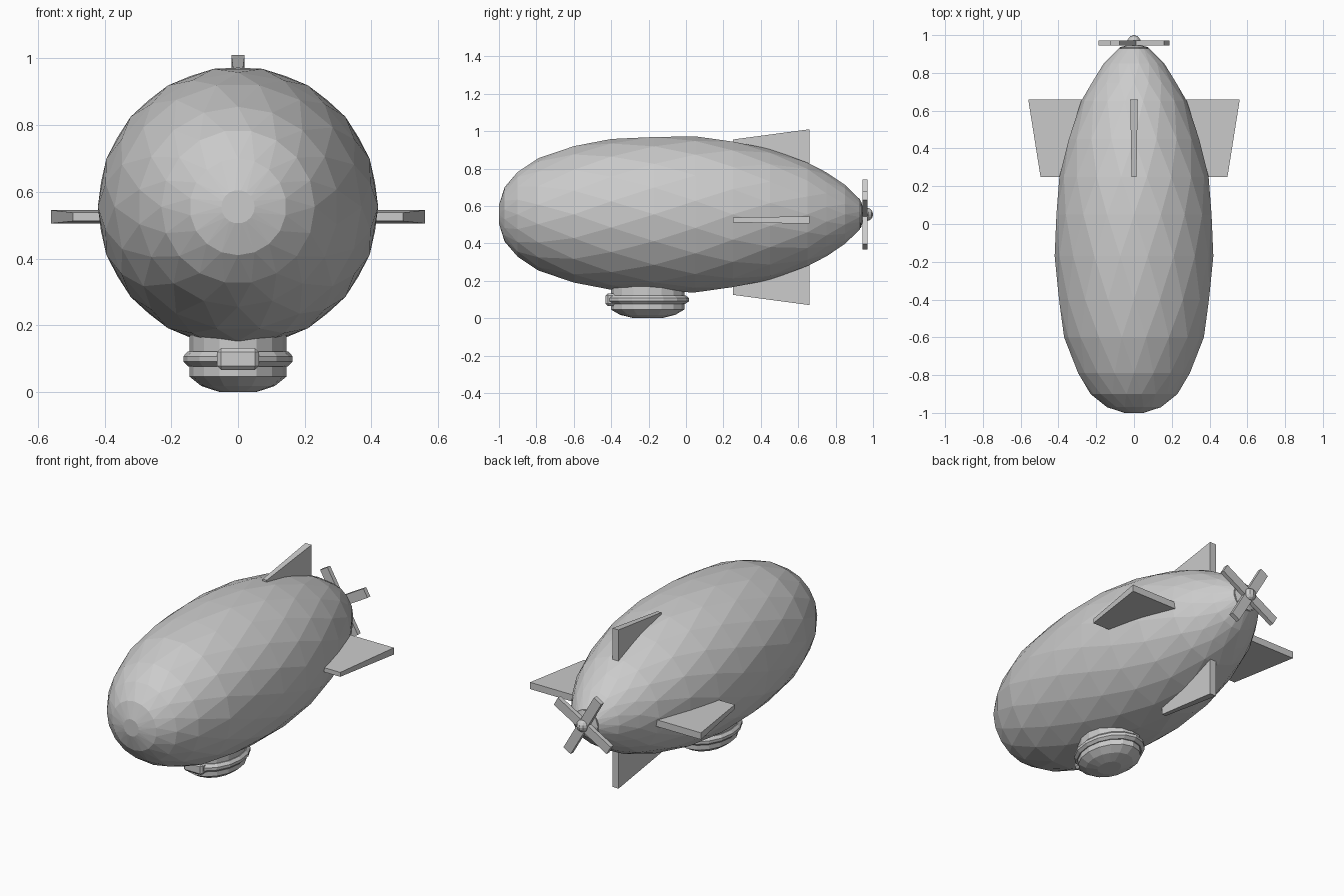
import bpy, bmesh
from math import sin, cos, pi, radians
from mathutils import Matrix, Vector

if "Cube" in bpy.data.objects:
    bpy.data.objects.remove(bpy.data.objects["Cube"])

AXIS_Z = 0.555


def add_object(name, bm):
    bmesh.ops.recalc_face_normals(bm, faces=bm.faces[:])
    mesh = bpy.data.meshes.new(name)
    bm.to_mesh(mesh)
    bm.free()
    obj = bpy.data.objects.new(name, mesh)
    bpy.context.collection.objects.link(obj)
    return obj


def lathe(name, profile, sides, place, stagger=False):
    """Revolve (radius, height) pairs; place(x, y, h) maps them to the model."""
    bm = bmesh.new()
    rings = []
    for i, (r, h) in enumerate(profile):
        shift = 0.5 * (i % 2) if stagger else 0
        angles = [2 * pi * (k + shift) / sides for k in range(sides)]
        rings.append([bm.verts.new(place(r * cos(a), r * sin(a), h)) for a in angles])
    for i, (a, b) in enumerate(zip(rings, rings[1:])):
        for k in range(sides):
            n = (k + 1) % sides
            if not stagger:
                bm.faces.new((a[k], a[n], b[n], b[k]))
            elif i % 2 == 0:
                bm.faces.new((a[k], a[n], b[k]))
                bm.faces.new((a[n], b[n], b[k]))
            else:
                bm.faces.new((a[k], b[n], b[k]))
                bm.faces.new((a[k], a[n], b[n]))
    bm.faces.new(rings[0])
    bm.faces.new(rings[-1])
    return add_object(name, bm)


def along_y(x, z, h):
    return (x, h, AXIS_Z + z)


def gondola_space(x, y, h):
    return (x, -0.205 + y * 1.35, h)


# Faceted gas envelope
lathe("envelope",
      [(0.05, -1.0), (0.145, -0.97), (0.23, -0.9), (0.30, -0.79), (0.37, -0.6),
       (0.403, -0.4), (0.42, -0.17), (0.417, 0.05), (0.395, 0.25), (0.35, 0.45),
       (0.28, 0.65), (0.225, 0.75), (0.16, 0.85), (0.08, 0.93)],
      18, along_y, stagger=True)


# Four tail fins, thicker towards the rear
def fin(name, direction, thick_dir, origin, front, rear):
    d, t, o = Vector(direction), Vector(thick_dir), Vector(origin)
    bm = bmesh.new()
    loops = []
    for y, reach, half in ((0.25, front, 0.013), (0.66, rear, 0.02)):
        base = o + Vector((0, y, 0))
        loops.append([bm.verts.new(base + d * s + t * h)
                      for s, h in ((0.2, -half), (reach, -half), (reach, half), (0.2, half))])
    a, b = loops
    bm.faces.new(a)
    bm.faces.new(b)
    for k in range(4):
        n = (k + 1) % 4
        bm.faces.new((a[k], a[n], b[n], b[k]))
    add_object(name, bm)


for side, sx in (("left", -1), ("right", 1)):
    fin(side + "_fin", (sx, 0, 0), (0, 0, 1), (0, 0, 0.525), 0.495, 0.56)
for side, sz in (("top", 1), ("bottom", -1)):
    fin(side + "_fin", (0, 0, sz), (1, 0, 0), (0, 0, 0.54), 0.415, 0.47)

# Propeller collar, crossed blades and spinner
lathe("propeller_collar", [(0.07, 0.905), (0.078, 0.912), (0.078, 0.935), (0.04, 0.945), (0.03, 0.96)],
      10, along_y)
for i in range(2):
    bm = bmesh.new()
    bmesh.ops.create_cube(bm, size=1)
    bmesh.ops.scale(bm, vec=(0.4, 0.026, 0.055), verts=bm.verts)
    turn = Matrix.Rotation(radians(-30 + 90 * i), 4, 'Y')
    bmesh.ops.transform(bm, matrix=Matrix.Translation((0, 0.958, AXIS_Z)) @ turn, verts=bm.verts)
    add_object("propeller_blade_%d" % (i + 1), bm)
bm = bmesh.new()
bmesh.ops.create_uvsphere(bm, u_segments=10, v_segments=8, radius=0.036,
                          matrix=Matrix.Translation((0, 0.964, AXIS_Z)))
add_object("spinner", bm)

# Gondola with rounded bottom
lathe("gondola", [(0.055, 0), (0.11, 0.018), (0.145, 0.046), (0.145, 0.22)], 16, gondola_space)

# Bumper ring around the gondola
lathe("gondola_ring", [(0.13, 0.077), (0.15, 0.077), (0.164, 0.091), (0.164, 0.107),
                       (0.15, 0.122), (0.13, 0.122)], 16, gondola_space)

# Chamfered block at the front of the ring
bm = bmesh.new()
bmesh.ops.create_cube(bm, size=1)
bmesh.ops.scale(bm, vec=(0.125, 0.06, 0.066), verts=bm.verts)
bmesh.ops.translate(bm, vec=(0, -0.4, 0.099), verts=bm.verts)
bmesh.ops.bevel(bm, geom=bm.edges[:], offset=0.012, segments=1, affect='EDGES')
add_object("front_block", bm)
